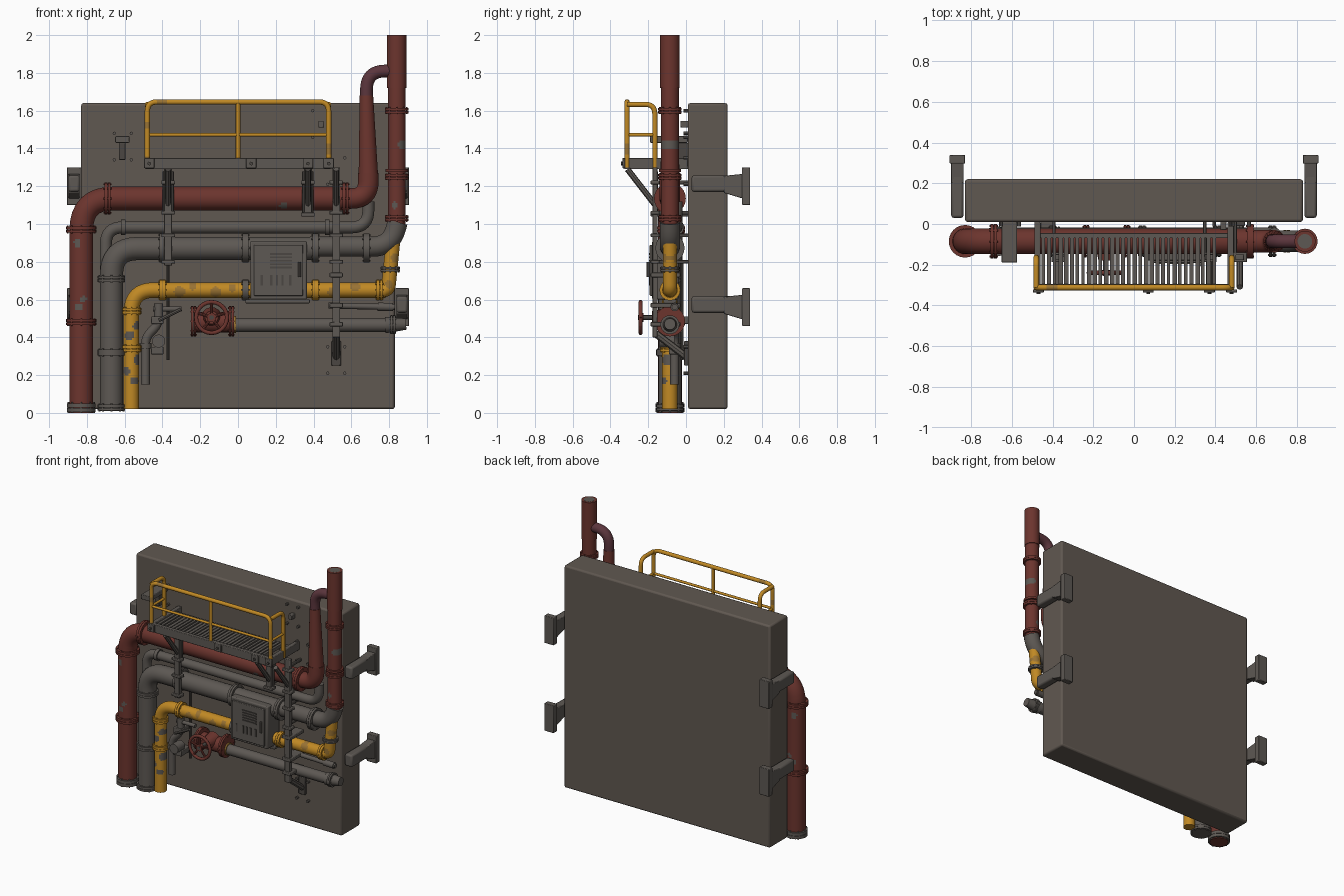
import bpy, bmesh, random
from math import pi, cos, sin, radians
from mathutils import Vector, Matrix

random.seed(4)
if "Cube" in bpy.data.objects:
    bpy.data.objects.remove(bpy.data.objects["Cube"])


def material(name, *rgb):
    m = bpy.data.materials.new(name)
    m.use_nodes = True
    m.diffuse_color = (*rgb, 1)
    m.node_tree.nodes["Principled BSDF"].inputs["Base Color"].default_value = (*rgb, 1)
    return m


WALL = material("wall grey", .118, .098, .082)
STEEL = material("steel grey", .11, .098, .087)
DARK = material("dark steel", .07, .062, .055)
RED = material("red paint", .15, .035, .027)
PLUM = material("plum paint", .105, .036, .046)
YELLOW = material("yellow paint", .53, .25, .018)
WORN = material("worn yellow", .32, .17, .033)


def finish(name, bm, *mats, bevel=0):
    bmesh.ops.recalc_face_normals(bm, faces=bm.faces)
    me = bpy.data.meshes.new(name)
    bm.to_mesh(me)
    bm.free()
    ob = bpy.data.objects.new(name, me)
    bpy.context.collection.objects.link(ob)
    for m in mats:
        me.materials.append(m)
    if bevel:
        mod = ob.modifiers.new("Bevel", "BEVEL")
        mod.width, mod.segments = bevel, 2
    bpy.ops.object.select_all(action="DESELECT")
    ob.select_set(True)
    bpy.context.view_layer.objects.active = ob
    bpy.ops.object.shade_smooth_by_angle(angle=radians(40))
    return ob


def box(name, lo, hi, mat, bevel=.004):
    lo, hi = Vector(lo), Vector(hi)
    bm = bmesh.new()
    bmesh.ops.create_cube(bm, size=1, matrix=Matrix.Translation((lo + hi) / 2) @ Matrix.Diagonal((*(hi - lo), 1)))
    return finish(name, bm, mat, bevel=bevel)


def rounded(points, bend):
    """Polyline with its corners replaced by smooth bends."""
    pts = [Vector(p) for p in points]
    path = [pts[0]]
    for a, b, c in zip(pts, pts[1:], pts[2:]):
        s, e = b + (a - b).normalized() * bend, b + (c - b).normalized() * bend
        path += [s.lerp(b, t).lerp(b.lerp(e, t), t) for t in [i / 8 for i in range(9)]]
    return path + [pts[-1]]


def pipe(name, points, r, mat, bend=.1, r_end=None, sides=20, worn=None, spots=()):
    """Swept tube; faces near a spot (x, z, size) take the worn colour."""
    path = rounded(points, bend)
    if spots:  # shorter spans give the chips their outline
        path = [a.lerp(b, i / n) for a, b in zip(path, path[1:])
                for n in [max(1, int((b - a).length / .011))] for i in range(n)] + [path[-1]]
    total = sum((b - a).length for a, b in zip(path, path[1:]))
    bm, rings, run = bmesh.new(), [], 0
    tangent = (path[1] - path[0]).normalized()
    side = tangent.orthogonal().normalized()
    for i, p in enumerate(path):
        t = (path[min(i + 1, len(path) - 1)] - path[max(i - 1, 0)]).normalized()
        side = (tangent.rotation_difference(t) @ side).normalized()
        tangent = t
        other = t.cross(side)
        run += (p - path[i - 1]).length if i else 0
        rad = r + ((r_end or r) - r) * run / total
        rings.append([bm.verts.new(p + rad * (cos(a) * side + sin(a) * other))
                      for a in [2 * pi * k / sides for k in range(sides)]])
    for a, b in zip(rings, rings[1:]):
        for k in range(sides):
            f = bm.faces.new((a[k - 1], a[k], b[k], b[k - 1]))
            c = f.calc_center_median()
            f.material_index = int(any((c.x - x) ** 2 + (c.z - z) ** 2 < s * s for x, z, s in spots))
    bm.faces.new(rings[0])
    bm.faces.new(rings[-1])
    return finish(name, bm, mat, *([worn] if worn else []))


def rod(name, a, b, r, mat, sides=14, r_end=None):
    return pipe(name, [a, b], r, mat, sides=sides, r_end=r_end)


def flange(name, c, axis, r, mat, width=.032, bolts=8):
    """Two bolted discs around a pipe."""
    c, d = Vector(c), Vector("xyz".index(axis) == i for i in range(3))
    for s in (-1, 1):
        rod(name + "_disc", c + d * s * .001, c + d * s * width / 2, r, mat, 24)
    u = d.orthogonal().normalized()
    for k in range(bolts):
        o = Matrix.Rotation(2 * pi * k / bolts, 3, d) @ u * (r - .009)
        rod(name + "_bolt", c + o - d * width * .65, c + o + d * width * .65, .005, mat, 6)


# Wall slab and its four rear hangers
box("wall_panel", (-.83, .01, .02), (.83, .22, 1.64), WALL, .012)
for s in (-1, 1):
    for z in (.56, 1.2):
        x = s * .868
        box("hanger_arm", (x - .03, .03, z - .03), (x + .03, .25, z + .058), STEEL, .012)
        bm = bmesh.new()
        bmesh.ops.create_cube(bm, size=1, matrix=Matrix.Translation((x, .25, z + .01)) @ Matrix.Diagonal((.06, .1, .09, 1)))
        for v in bm.verts:  # flare towards the end plate
            if v.co.y > .25:
                v.co.z += -.03 if v.co.z < z else .01
        finish("hanger_flare", bm, STEEL, bevel=.004)
        box("hanger_plate", (x - .038, .297, z - .1), (x + .038, .34, z + .1), STEEL)

# Large red pipe with its tapering riser
Y = -.085
pipe("red_main_pipe", [(-.83, Y, 0), (-.83, Y, 1.135), (.57, Y, 1.135)], .063, RED, .17, sides=28, worn=STEEL,
     spots=[(-.84, .56, .022), (-.82, .6, .018), (-.85, .9, .02), (.24, 1.1, .02)])
pipe("red_elbow", [(.57, Y, 1.135), (.69, Y, 1.135), (.69, Y, 1.27)], .055, RED, .09)
rod("red_taper", (.69, Y, 1.26), (.68, Y, 1.68), .052, RED, 20, .036)
pipe("plum_bend", [(.68, Y, 1.67), (.68, Y, 1.81), (.84, Y, 1.81)], .034, PLUM, .1)
for z in (.48, .97):
    flange("red_flange", (-.83, Y, z), "z", .08, RED)
flange("red_foot_flange", (-.83, Y, .028), "z", .076, STEEL, .045)
for x in (-.69, .57):
    flange("red_flange", (x, Y, 1.135), "x", .084, RED)

# Tall red stack on the right
pipe("red_stack", [(.84, Y, 1.0), (.84, Y, 1.73)], .047, RED, sides=28, worn=STEEL,
     spots=[(.87, 1.42, .025), (.83, 1.1, .018)])
rod("stack_top", (.84, Y, 1.72), (.84, Y, 2), .052, RED, 20)
rod("stack_bore", (.84, Y, 1.999), (.84, Y, 2.0005), .036, STEEL, 20)
for z in (1.03, 1.25, 1.6):
    flange("stack_flange", (.84, Y, z), "z", .062, RED, .028)
rod("stack_band", (.84, Y, 1.275), (.84, Y, 1.29), .06, RED, 20)

# Grey pipes
pipe("grey_main_pipe", [(-.67, Y, .01), (-.67, Y, .87), (.42, Y, .87)], .062, STEEL, .14)
pipe("grey_outlet", [(.38, Y, .88), (.81, Y, .88), (.845, Y, 1.01)], .054, STEEL, .1)
for z in (.028, .32, .71):
    flange("grey_flange", (-.67, Y, z), "z", .073, STEEL)
for x in (-.4, .04, .41, .68):
    flange("grey_flange", (x, Y, .873), "x", .077, STEEL)
pipe("slim_grey_pipe", [(-.7, -.05, .7), (-.7, -.05, .982), (.69, -.05, .982), (.69, -.05, 1.12)], .032, STEEL, .09)
for x in (-.62, .46):
    rod("slim_collar", (x, -.05, .982), (x + .025, -.05, .982), .041, STEEL)
rod("lower_grey_pipe", (-.05, Y, .465), (.8, Y, .465), .037, STEEL, 20)
rod("lower_reducer", (.78, Y, .465), (.89, Y, .47), .044, STEEL, 20, .03)
flange("lower_flange", (.82, Y, .467), "x", .05, STEEL, .025)
rod("small_pipe", (.48, -.06, .568), (.83, -.06, .56), .016, STEEL)
rod("small_pipe_cap", (.74, -.06, .562), (.82, -.06, .56), .022, STEEL)

# Yellow pipe, chipped to bare steel on the drop and faded on the run
pipe("yellow_drop", [(-.565, Y, .02), (-.565, Y, .65), (-.4, Y, .65)], .041, YELLOW, .12, sides=28, worn=STEEL,
     spots=[(-.55, .17, .022), (-.59, .22, .02), (-.53, .28, .025), (-.575, .41, .025), (-.535, .46, .022)])
pipe("yellow_run", [(-.4, Y, .65), (.78, Y, .65)], .041, YELLOW, sides=28, worn=WORN,
     spots=[(-.31, .64, .03), (-.24, .67, .022), (-.12, .64, .028), (-.03, .66, .02), (.5, .64, .025), (.62, .67, .025)])
pipe("yellow_riser", [(.76, Y, .65), (.795, Y, .65), (.82, Y, .9)], .038, YELLOW, .03, sides=28, worn=WORN,
     spots=[(.8, .68, .02), (.83, .82, .022)])
for z in (.34, .54):
    flange("yellow_flange", (-.565, Y, z), "z", .053, YELLOW)
for x, m in ((-.4, YELLOW), (.04, STEEL), (.41, YELLOW), (.75, YELLOW)):
    flange("yellow_flange", (x, Y, .65), "x", .055, m)
flange("riser_flange", (.806, Y, .76), "z", .052, STEEL, .025)

# Red valve and handwheel
W = Vector((-.14, -.24, .505))
rod("valve_body", (-.23, Y, .48), (-.04, Y, .48), .055, RED)
for x in (-.235, -.035):
    flange("valve_flange", (x, Y, .485), "x", .08, RED, .026)
rod("valve_gasket", (-.02, Y, .467), (-.01, Y, .467), .045, WORN)
rod("valve_bonnet", (W.x, -.08, W.z), (W.x, -.18, W.z), .055, RED, r_end=.035)
rod("valve_stem", (W.x, -.17, W.z), (W.x, -.255, W.z), .012, DARK)
rim = [W + .082 * Vector((cos(a), 0, sin(a))) for a in [2 * pi * i / 24 for i in range(25)]]
pipe("wheel_rim", rim, .011, RED, .001, sides=10)
rod("wheel_hub", W + Vector((0, .015, 0)), W - Vector((0, .012, 0)), .024, RED)
for k in range(5):
    a = 2 * pi * k / 5 + pi / 2
    rod("wheel_spoke", W, W + .082 * Vector((cos(a), 0, sin(a))), .008, RED, 8)

# Control cabinet with raised door and louvres
box("cabinet", (.065, -.18, .6), (.365, -.04, .91), STEEL, .008)
box("cabinet_door", (.085, -.192, .62), (.345, -.175, .89), STEEL)
for k in range(5):
    box("louvre", (.17, -.197, .765 + k * .018), (.285, -.19, .774 + k * .018), DARK, 0)
for x in (.12, .17, .2, .23, .27):
    box("door_slot", (x, -.197, .675), (x + .012, -.19, .73), DARK, 0)
rod("cabinet_handle", (.325, -.2, .72), (.325, -.2, .8), .008, STEEL, 8)
box("cabinet_foot", (.04, -.12, .58), (.38, -.05, .6), STEEL)

# Service platform: frame, grating and braces
box("platform_front_beam", (-.49, -.325, 1.29), (.49, -.295, 1.35), STEEL)
box("platform_rear_beam", (-.49, -.07, 1.29), (.49, -.045, 1.335), STEEL)
for x in (-.475, .475):
    box("platform_side_beam", (x - .015, -.31, 1.29), (x + .015, .01, 1.35), STEEL)
for k in range(31):
    x, w = -.455 + k * .028, random.uniform(.015, .023)
    if random.random() < .93:
        box("grating_bar", (x, -.3, 1.315), (x + w, -.05, 1.34), STEEL, 0)
for x in (-.47, .07, .37, .48):
    box("beam_clip", (x - .027, -.337, 1.295), (x + .027, -.322, 1.35), STEEL)
    rod("clip_bolt", (x, -.345, 1.32), (x, -.33, 1.32), .01, DARK, 6)
for x, z in ((-.37, .78), (.37, 1.05), (.52, .4)):
    box("support_post", (x - .021, -.178, z), (x + .021, -.15, 1.3), STEEL)
    rod("platform_brace", (x, -.31, 1.29), (x, -.155, 1.09), .016, STEEL, 8)
    if x < .5:
        box("post_flange_plate", (x - .03, -.16, 1.05), (x + .03, -.148, 1.28), DARK)
    for dz in (1.22, 1.05) if z > 1 else (1.22, 1.06, .94, .8):
        box("post_clamp", (x - .036, -.187, dz - .01), (x + .036, -.14, dz + .01), STEEL)
        box("wall_tie", (x - .03, -.15, dz - .01), (x - .015, .015, dz + .01), DARK)
rod("post_foot_brace", (.52, -.16, .42), (.52, .01, .29), .02, STEEL, 8)
box("post_foot_plate", (.495, -.01, .25), (.545, .012, .38), DARK)
for z in (.73, .57, .47):
    box("post_saddle", (.485, -.187, z - .012), (.555, -.03, z + .012), STEEL)

# Yellow guard rail
F, B = -.312, -.165
pipe("rail_front", [(-.48, F, 1.3), (-.48, F, 1.646), (.48, F, 1.646), (.48, F, 1.3)], .014, YELLOW, .05, sides=16, worn=WORN,
     spots=[(-.48, 1.33, .03), (-.48, 1.52, .02), (-.4, 1.65, .03), (.48, 1.4, .03)])
rod("rail_middle_post", (0, F, 1.3), (0, F, 1.645), .012, YELLOW)
rod("rail_mid_bar", (-.48, F, 1.472), (.48, F, 1.472), .009, YELLOW)
for x in (-.48, .48):
    pipe("rail_side", [(x, F, 1.633), (x, B, 1.633), (x, B, 1.3)], .014, YELLOW, .05, sides=12)
    rod("rail_side_bar", (x, F, 1.472), (x, B, 1.472), .009, YELLOW)

# Wall lamp, sensor and loose wall bolts
box("lamp_head", (-.65, -.19, 1.43), (-.575, .01, 1.465), STEEL)
box("lamp_body", (-.63, -.06, 1.34), (-.595, .012, 1.43), DARK)
box("wall_sensor", (.425, -.03, 1.51), (.455, .012, 1.545), STEEL)
for cx, cz in ((-.61, 1.41), (.52, 1.28), (.52, .28), (.44, 1.53)):
    for dx in (-.045, .045):
        for dz in (-.07, .07):
            rod("wall_bolt", (cx + dx, -.012, cz + dz), (cx + dx, .012, cz + dz), .009, STEEL, 8)

# Small drain line and gauge at lower left
pipe("drain_pipe", [(-.49, -.06, .15), (-.49, -.06, .4), (-.42, -.06, .47), (-.42, -.06, .58)], .024, STEEL, .04)
rod("drain_collar", (-.49, -.06, .34), (-.49, -.06, .37), .032, STEEL)
rod("drain_valve", (-.42, -.06, .38), (-.42, -.14, .38), .035, STEEL)
rod("drain_lever", (-.42, -.13, .49), (-.3, -.13, .55), .01, STEEL, 8)
rod("drain_branch", (-.45, -.06, .55), (-.3, -.06, .55), .014, STEEL)
rod("conduit", (-.37, -.02, .28), (-.37, -.02, .8), .008, DARK, 8)
for z in (.33, .49):
    box("drain_bracket", (-.46, -.09, z - .02), (-.395, .012, z + .02), STEEL)
